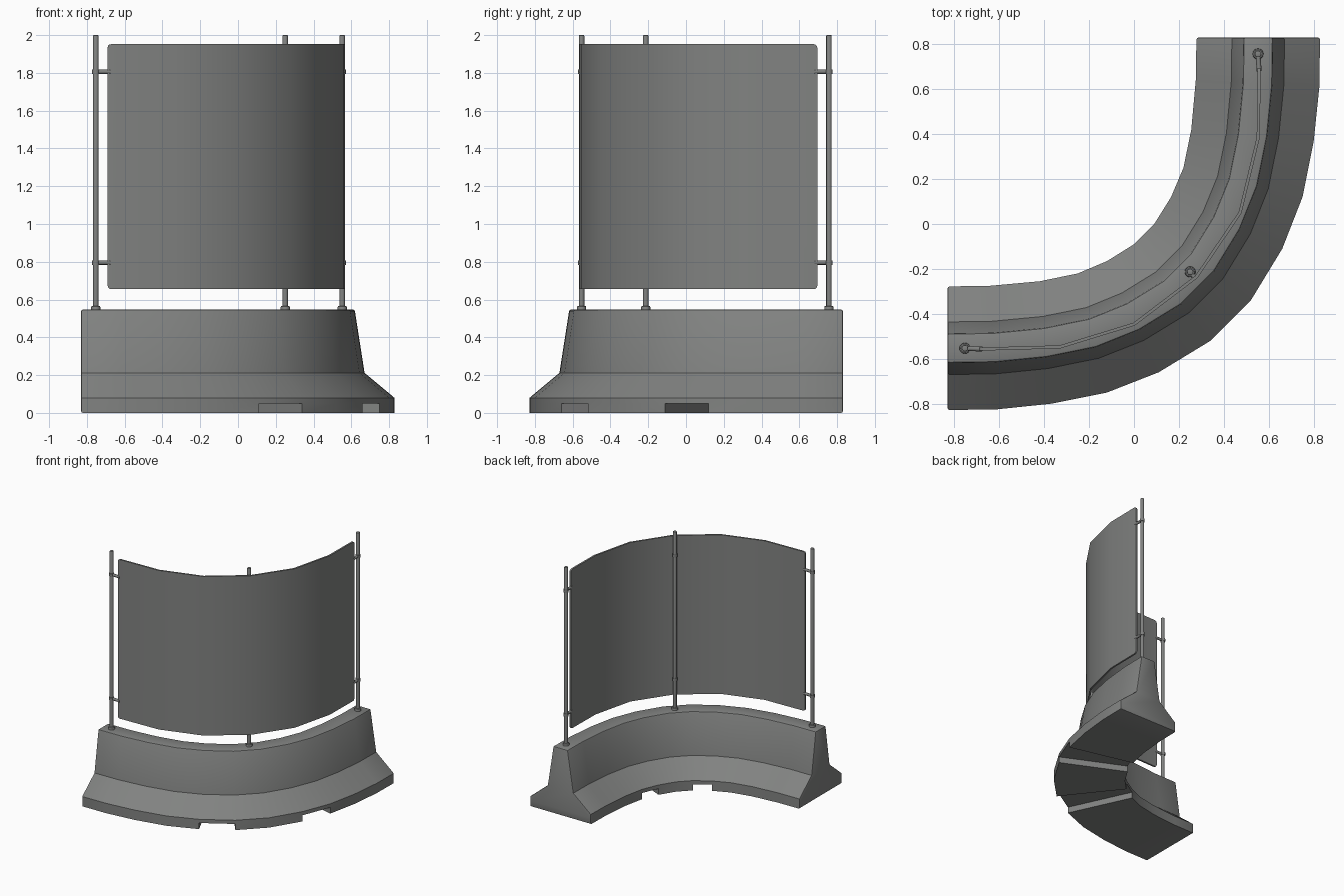
import bpy, bmesh, math
from mathutils import Vector

if "Cube" in bpy.data.objects:
    bpy.data.objects.remove(bpy.data.objects["Cube"])

grey = bpy.data.materials.new("concrete grey")
grey.diffuse_color = (0.22, 0.225, 0.22, 1)
grey.use_nodes = True
grey.node_tree.nodes["Principled BSDF"].inputs["Base Color"].default_value = grey.diffuse_color


def finish(bm, name):
    bmesh.ops.recalc_face_normals(bm, faces=bm.faces[:])
    me = bpy.data.meshes.new(name)
    bm.to_mesh(me)
    bm.free()
    ob = bpy.data.objects.new(name, me)
    bpy.context.collection.objects.link(ob)
    me.materials.append(grey)
    bpy.ops.object.select_all(action='DESELECT')
    ob.select_set(True)
    bpy.context.view_layer.objects.active = ob
    bpy.ops.object.shade_smooth_by_angle(angle=math.radians(32))
    return ob


def mirror(pts, mid=()):
    # the bend is symmetric across the diagonal y = -x
    return [Vector(p) for p in [*pts, *mid, *[(-y, -x) for x, y in reversed(pts)]]]


def rod(name, a, b, r, sides=16, bevel=0.0):
    a, b = Vector(a), Vector(b)
    d = b - a
    bm = bmesh.new()
    bmesh.ops.create_cone(bm, cap_ends=True, segments=sides, radius1=r, radius2=r, depth=d.length)
    if bevel:
        rim = [e for e in bm.edges if all(v.co.z > 0 for v in e.verts)]
        bmesh.ops.bevel(bm, geom=rim, offset=bevel, segments=2, affect='EDGES', profile=0.5)
    q = Vector((0, 0, 1)).rotation_difference(d.normalized())
    for v in bm.verts:
        v.co = q @ v.co + (a + b) / 2
    return finish(bm, name)


# Curved barrier: flared section swept round the bend, two channels underneath
outer = mirror([(-.83, -.828), (-.61, -.825), (-.37, -.80), (-.12, -.75), (.11, -.66), (.34, -.52)])
inner = mirror([(-.83, -.278), (-.64, -.275), (-.42, -.255), (-.25, -.22), (-.12, -.165), (0, -.09)])
half = [(0, 0), (0, .05), (0, .08), (.287, .212), (.382, .547)]
prof = half + [(1 - s, z) for s, z in reversed(half)]
n = len(prof)
channels = (4, 7)
bm = bmesh.new()
rings = []
for o, i in zip(outer, inner):
    rings.append([bm.verts.new((*o.lerp(i, s), z)) for s, z in prof])
for k in range(len(rings) - 1):
    a, b = rings[k], rings[k + 1]
    for j in range(n):
        if k in channels and j in (0, n - 2, n - 1):
            continue
        m = (j + 1) % n
        bm.faces.new((a[j], a[m], b[m], b[j]))
    if k in channels:
        bm.faces.new((a[1], b[1], b[n - 2], a[n - 2]))
        for r in (a, b):
            bm.faces.new((r[0], r[1], r[n - 2], r[n - 1]))
caps = [bm.faces.new(rings[0]), bm.faces.new(rings[-1])]
bmesh.ops.recalc_face_normals(bm, faces=bm.faces[:])
soft = {e for f in caps for e in f.edges}
soft |= {e for e in bm.edges if all(v.co.z > .54 for v in e.verts)
         and any(v.co.z < .54 for f in e.link_faces for v in f.verts)}
bmesh.ops.bevel(bm, geom=list(soft), offset=.009, segments=2, affect='EDGES', profile=0.5)
finish(bm, "curved_barrier")

# Bent screen panel with softened corners
path = mirror([(-.69, -.557), (-.335, -.548), (-.005, -.452)], [(.258, -.258)])
path = [Vector(p) for p in [(-.69, -.557), (-.33, -.547), (0, -.446), (.278, -.235),
                            (.472, .05), (.553, .385), (.557, .695)]]
bm = bmesh.new()
rings = []
for k, p in enumerate(path):
    t = (path[min(k + 1, 6)] - path[max(k - 1, 0)]).normalized()
    nrm = Vector((-t.y, t.x)) * .007
    rings.append([bm.verts.new((*(p + nrm * s), z)) for s, z in
                  ((-1, .655), (-1, 1.952), (1, 1.952), (1, .655))])
for a, b in zip(rings, rings[1:]):
    for j in range(4):
        m = (j + 1) % 4
        bm.faces.new((a[j], a[m], b[m], b[j]))
bm.faces.new(rings[0])
bm.faces.new(rings[-1])
corners = [bm.edges.get((r[i], r[j])) for r in (rings[0], rings[-1]) for i, j in ((1, 2), (3, 0))]
bmesh.ops.bevel(bm, geom=corners, offset=.018, segments=3, affect='EDGES', profile=0.5)
finish(bm, "bent_screen")

# Posts with base collars, and two clamps from each post to the screen
posts = {"left": ((-.753, -.553), (-.675, -.557)),
         "middle": ((.25, -.213), (.272, -.242)),
         "right": ((.552, .757), (.557, .68))}
for side, (p, clamp) in posts.items():
    rod(side + "_post", (*p, .54), (*p, 2.0), .0145, bevel=.004)
    rod(side + "_post_collar", (*p, .54), (*p, .566), .024, bevel=.005)
    for level, z in (("lower", .795), ("upper", 1.806)):
        rod(f"{side}_{level}_clamp", (*p, z), (*clamp, z), .011, 12)
        rod(f"{side}_{level}_clamp_ring", (*p, z - .012), (*p, z + .012), .019)
